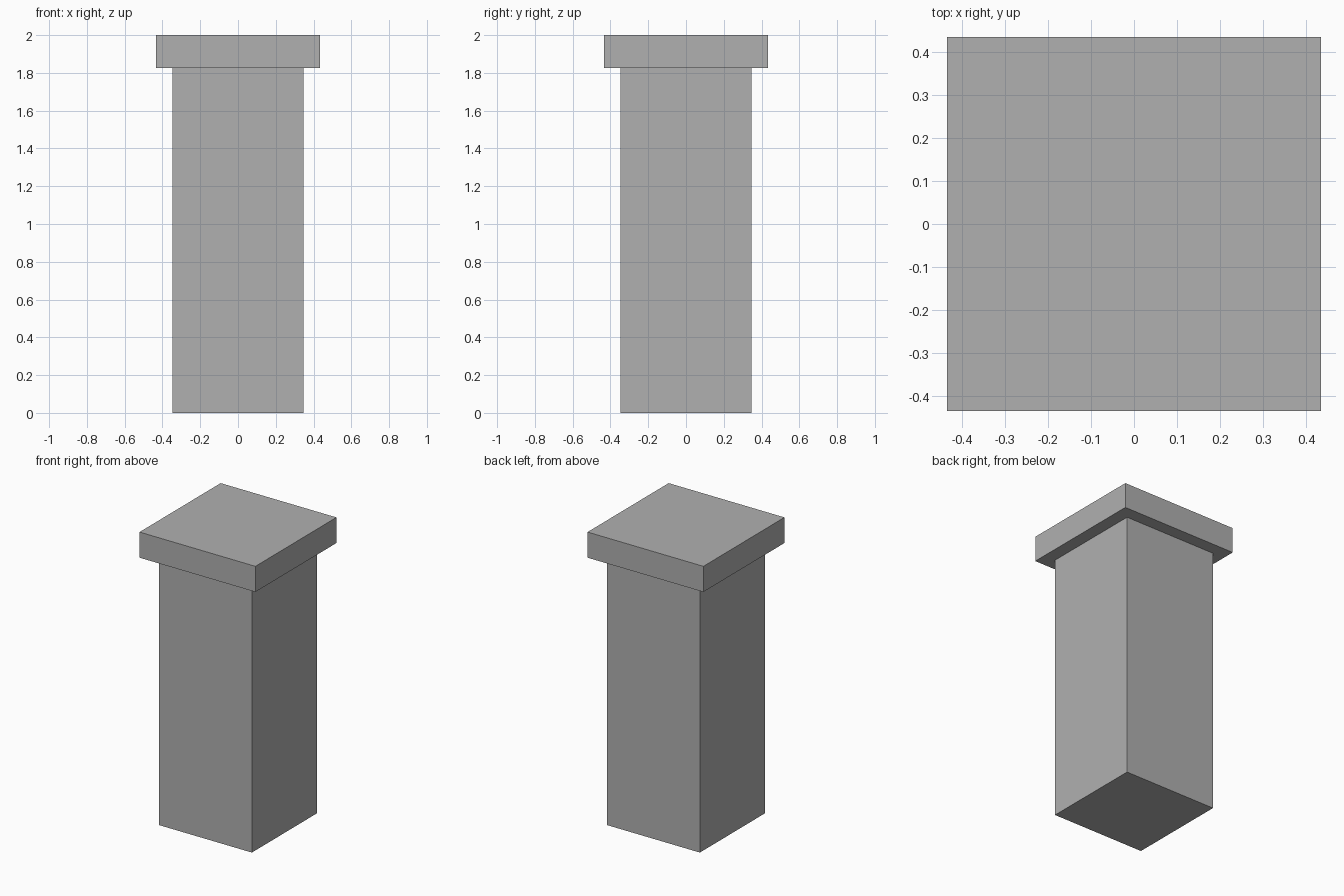
import bpy

if "Cube" in bpy.data.objects:
    bpy.data.objects.remove(bpy.data.objects["Cube"])

# Darker grey shared by both parts
grey = bpy.data.materials.new("dark_grey")
grey.diffuse_color = (0.434, 0.434, 0.434, 1.0)
grey.use_nodes = True
grey.node_tree.nodes["Principled BSDF"].inputs["Base Color"].default_value = grey.diffuse_color


def box(name, width, z0, z1):
    """Square box centred on the z axis between two heights."""
    bpy.ops.mesh.primitive_cube_add(size=1, location=(0, 0, (z0 + z1) / 2))
    ob = bpy.context.object
    ob.name = name
    ob.scale = (width, width, z1 - z0)
    bpy.ops.object.transform_apply(location=False, rotation=False, scale=True)
    ob.data.materials.append(grey)
    return ob


CAP_BOTTOM = 1.826

# Square post standing on the ground
box("pillar_shaft", 0.696, 0.0, CAP_BOTTOM)

# Overhanging slab on top
box("pillar_cap", 0.87, CAP_BOTTOM, 2.0)
